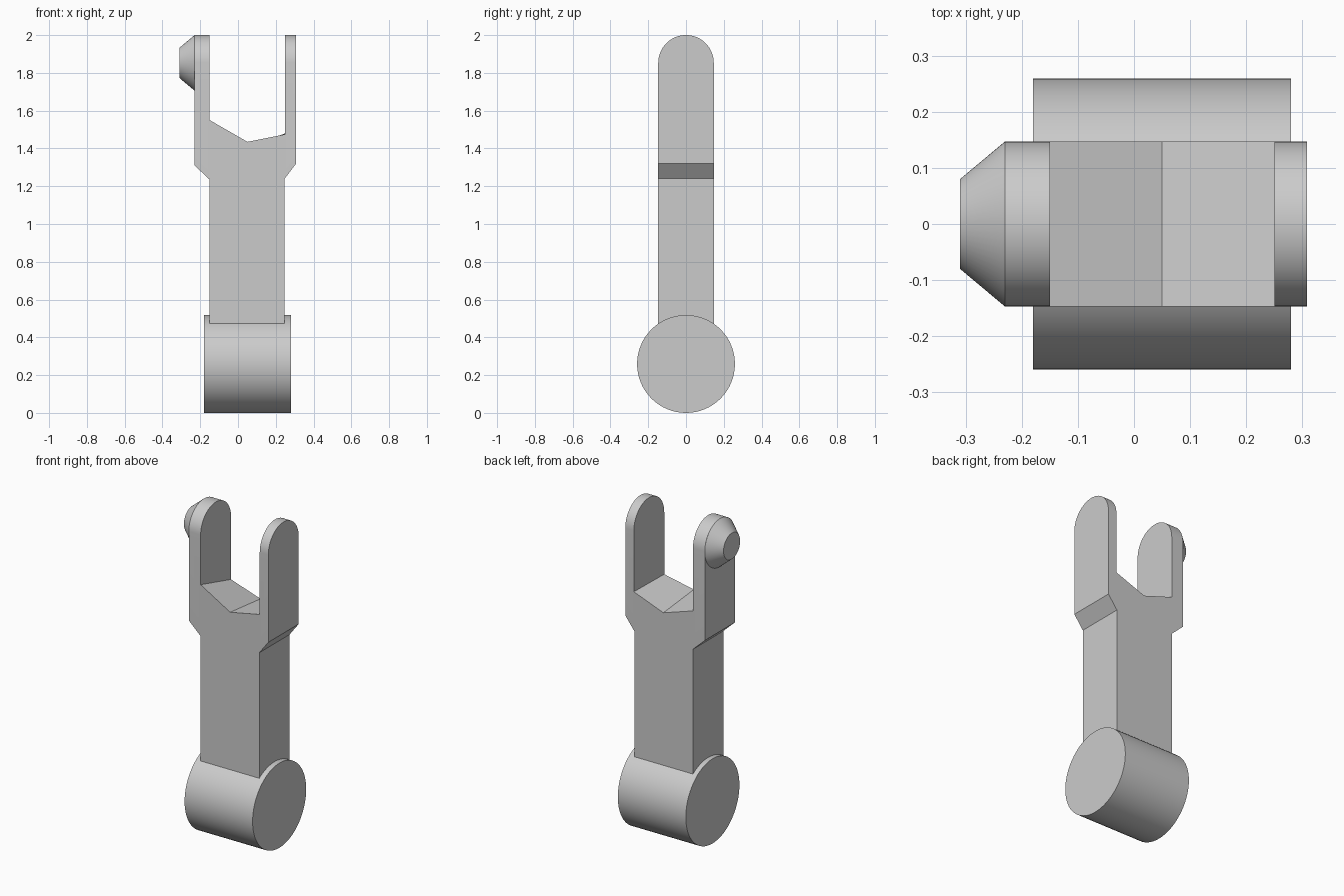
import bpy, bmesh, math
from mathutils import Matrix

cube = bpy.data.objects.get("Cube")
if cube:
    bpy.data.objects.remove(cube, do_unlink=True)

grey = bpy.data.materials.new("plain grey")
grey.use_nodes = True
colour = (0.6, 0.6, 0.6, 1)
grey.diffuse_color = colour
grey.node_tree.nodes["Principled BSDF"].inputs["Base Color"].default_value = colour

HALF = 0.147      # half depth of shaft and fork
TOP = 2.0
PIVOT = TOP - HALF


def finish(name, bm):
    bmesh.ops.recalc_face_normals(bm, faces=bm.faces)
    mesh = bpy.data.meshes.new(name)
    bm.to_mesh(mesh)
    bm.free()
    mesh.materials.append(grey)
    obj = bpy.data.objects.new(name, mesh)
    bpy.context.collection.objects.link(obj)
    bpy.ops.object.select_all(action="DESELECT")
    obj.select_set(True)
    bpy.context.view_layer.objects.active = obj
    bpy.ops.object.shade_smooth_by_angle(angle=math.radians(30))
    return obj


def x_cone(name, x0, x1, r0, r1, z):
    """Round part lying along x, from radius r0 at x0 to r1 at x1."""
    bm = bmesh.new()
    place = Matrix.Translation(((x0 + x1) / 2, 0, z)) @ Matrix.Rotation(math.pi / 2, 4, "Y")
    bmesh.ops.create_cone(bm, cap_ends=True, segments=64, radius1=r0,
                          radius2=r1, depth=x1 - x0, matrix=place)
    return finish(name, bm)


# Shaft and fork: one front outline, with a slightly lower notch at the back
lower = [(-0.15, 0.3), (0.247, 0.3), (0.247, 1.24), (0.308, 1.32), (0.308, TOP), (0.25, TOP)]
upper = [(-0.15, TOP), (-0.23, TOP), (-0.23, 1.31), (-0.15, 1.235)]
notch_front = [(0.25, 1.475), (0.05, 1.435), (-0.15, 1.55)]
notch_back = [(0.25, 1.48), (0.05, 1.405), (-0.15, 1.47)]

bm = bmesh.new()
front = [bm.verts.new((x, -HALF, z)) for x, z in lower + notch_front + upper]
back = [bm.verts.new((x, HALF, z)) for x, z in lower + notch_back + upper]
bm.faces.new(front)
bm.faces.new(back[::-1])
for i in range(len(front)):
    j = (i + 1) % len(front)
    bm.faces.new((front[i], back[i], back[j], front[j]))
bmesh.ops.recalc_face_normals(bm, faces=bm.faces)
# Round the arm tips
tips = [e for e in bm.edges
        if all(v.co.z > TOP - 0.01 for v in e.verts)
        and abs(e.verts[0].co.y - e.verts[1].co.y) < 0.01]
bmesh.ops.bevel(bm, geom=tips, offset=HALF - 0.0005, offset_type="OFFSET",
                segments=16, profile=0.5, affect="EDGES")
finish("shaft_and_fork", bm)

# Pivot barrel at the foot and tapered boss on the right arm
x_cone("pivot_barrel", -0.18, 0.28, 0.259, 0.259, 0.259)
x_cone("tapered_boss", -0.31, -0.23, 0.08, HALF, PIVOT)
